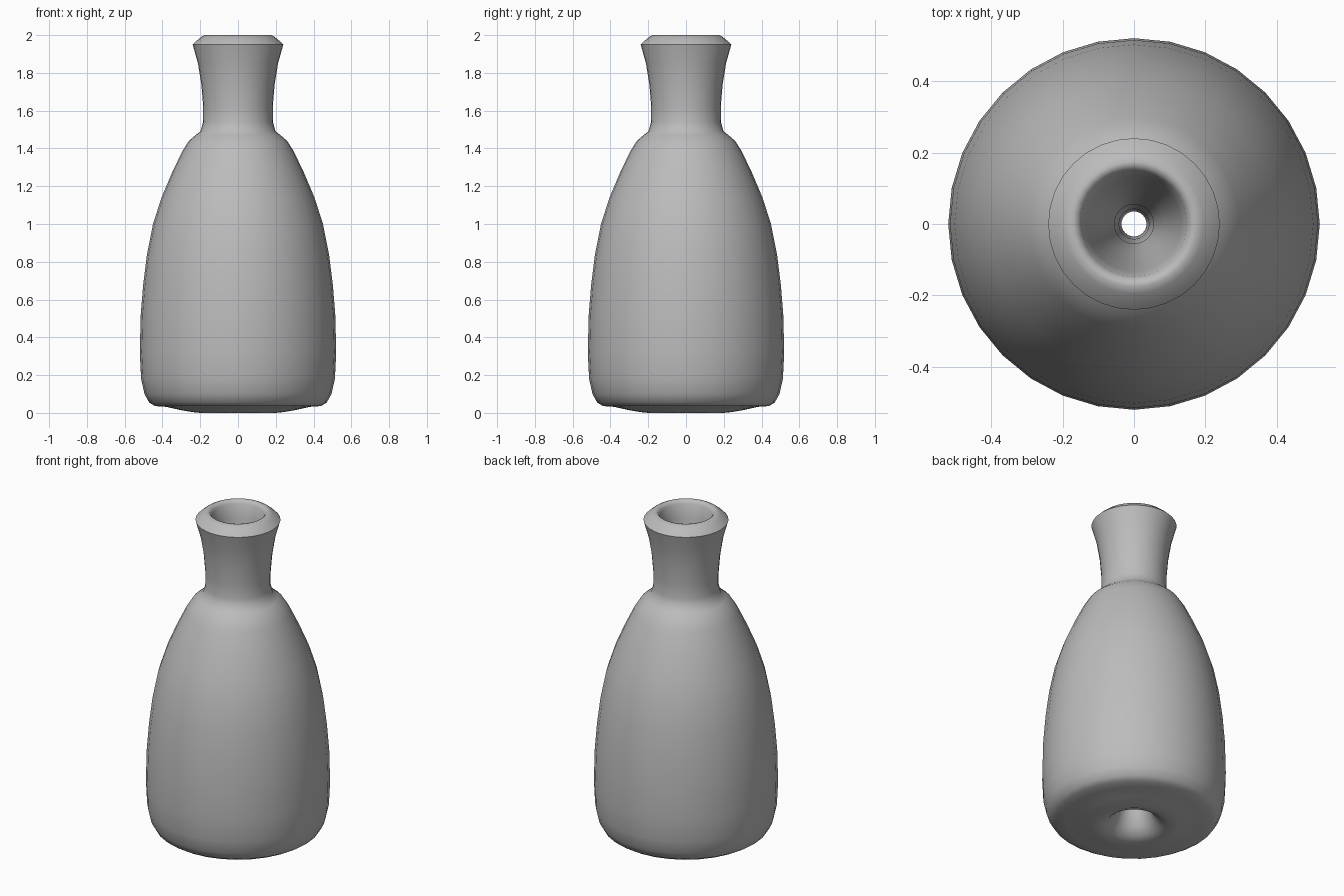
import bpy
import bmesh
from math import cos, sin, pi

cube = bpy.data.objects.get("Cube")
if cube:
    bpy.data.objects.remove(cube, do_unlink=True)

SIDES = 32

clay = bpy.data.materials.new("plain_grey")
clay.use_nodes = True
grey = (0.5, 0.5, 0.5, 1.0)
clay.diffuse_color = grey
clay.node_tree.nodes["Principled BSDF"].inputs["Base Color"].default_value = grey

# Profile pieces as (radius, height), running from the foot up, over the lip and down the bore
foot = [(0.2, 0), (0.24, 0.004), (0.3, 0.014), (0.38, 0.032), (0.44, 0.036)]
body = [(0.47, 0.055), (0.495, 0.1), (0.513, 0.18), (0.52, 0.32), (0.515, 0.52),
        (0.502, 0.68), (0.482, 0.84), (0.45, 1.0), (0.405, 1.14), (0.35, 1.27),
        (0.295, 1.385), (0.26, 1.44)]
neck = [(0.225, 1.47), (0.198, 1.492), (0.185, 1.54), (0.184, 1.62),
        (0.194, 1.74), (0.212, 1.85), (0.24, 1.95)]
lip = [(0.225, 1.965), (0.195, 1.99), (0.175, 2.0), (0.16, 1.997), (0.148, 1.98)]
bore = [(0.132, 1.9), (0.11, 1.75), (0.085, 1.6), (0.055, 1.4), (0.042, 1.0),
        (0.035, 0.6), (0.045, 0.3), (0.075, 0.15), (0.11, 0.06), (0.15, 0.018)]
profile = foot + body + neck + lip + bore

# Sweep the closed profile into one ring wall with a hole down the middle
bm = bmesh.new()
rings = [[bm.verts.new((r * cos(2 * pi * i / SIDES), r * sin(2 * pi * i / SIDES), z))
          for i in range(SIDES)] for r, z in profile]
for lower, upper in zip(rings, rings[1:] + rings[:1]):
    for i in range(SIDES):
        j = (i + 1) % SIDES
        bm.faces.new((lower[i], lower[j], upper[j], upper[i]))
bmesh.ops.recalc_face_normals(bm, faces=bm.faces[:])
mesh = bpy.data.meshes.new("bottle")
bm.to_mesh(mesh)
bm.free()
mesh.materials.append(clay)

bottle = bpy.data.objects.new("bottle", mesh)
bpy.context.collection.objects.link(bottle)

# Smooth walls with a crisp edge under the lip
bpy.ops.object.select_all(action="DESELECT")
bottle.select_set(True)
bpy.context.view_layer.objects.active = bottle
bpy.ops.object.shade_smooth_by_angle(angle=pi / 3)
